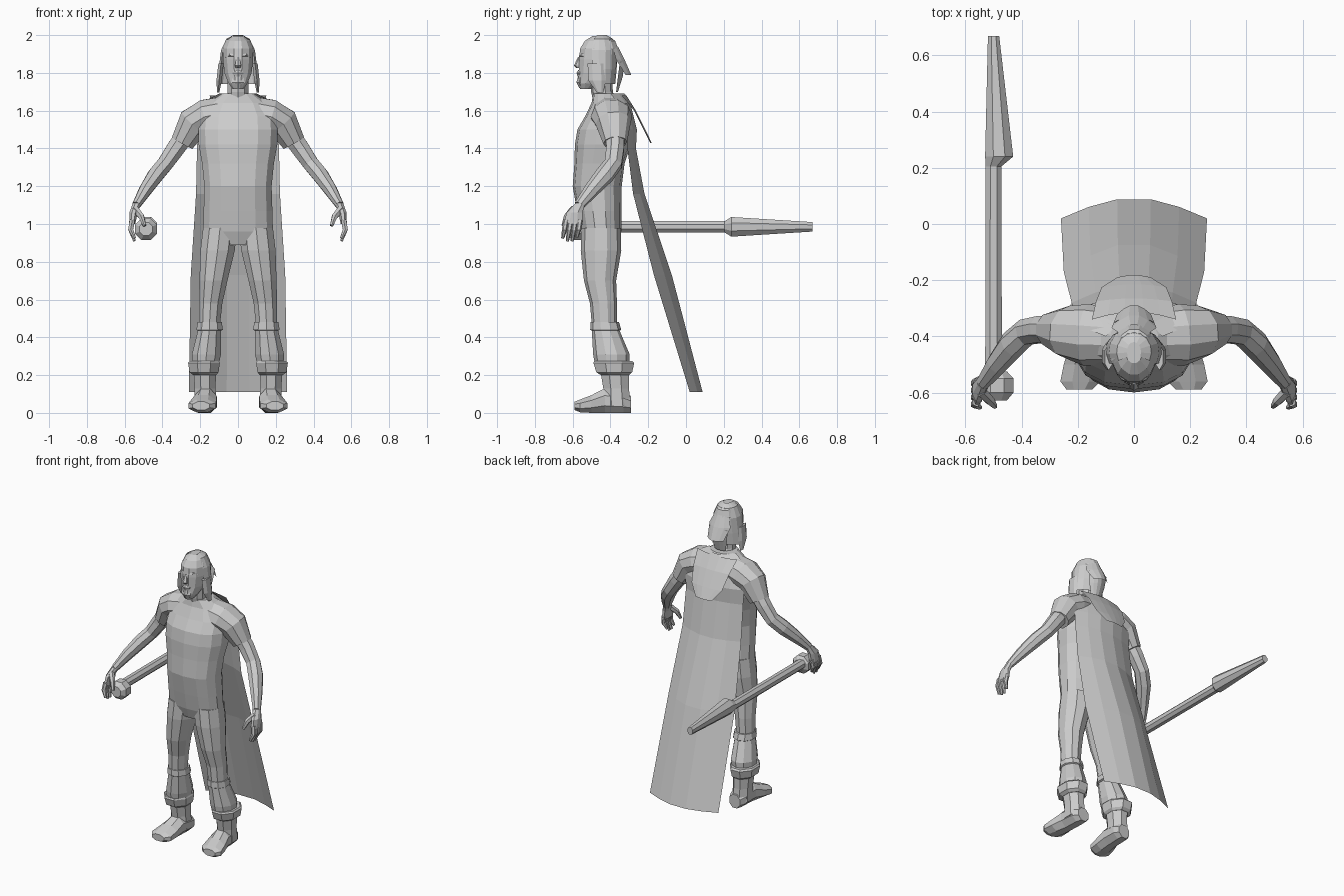
import bpy, bmesh
from math import sin, cos, pi, radians, copysign
from mathutils import Vector

X, Y, Z = Vector((1, 0, 0)), Vector((0, 1, 0)), Vector((0, 0, 1))


def finish(name, bm, mirror):
    bmesh.ops.recalc_face_normals(bm, faces=bm.faces[:])
    me = bpy.data.meshes.new(name)
    bm.to_mesh(me)
    bm.free()
    ob = bpy.data.objects.new(name, me)
    bpy.context.collection.objects.link(ob)
    if mirror:
        ob.modifiers.new("mirror", 'MIRROR').use_mirror_merge = False
    return ob


def skin(bm, rings, closed):
    for a, b in zip(rings, rings[1:]):
        n = len(a)
        for i in range(n if closed else n - 1):
            j = (i + 1) % n
            bm.faces.new((a[i], a[j], b[j], b[i]))


def tube(name, secs, n=8, axes=None, mirror=False, power=1.0):
    """Loft through (x, y, z, radius_u, radius_v); fixed axes or path-following."""
    bm = bmesh.new()
    pts = [Vector(s[:3]) for s in secs]
    rings = []
    for k, s in enumerate(secs):
        if axes:
            u, v = axes
        else:
            t = (pts[min(k + 1, len(pts) - 1)] - pts[max(k - 1, 0)]).normalized()
            u = t.cross(Y).normalized()
            v = t.cross(u)
        ring = []
        for i in range(n):
            a = 2 * pi * (i + 0.5) / n
            c, d = [copysign(abs(f) ** power, f) / cos(pi / n) ** power
                    for f in (cos(a), sin(a))]
            ring.append(bm.verts.new(pts[k] + u * c * s[3] + v * d * s[4]))
        rings.append(ring)
    skin(bm, rings, True)
    bm.faces.new(rings[0])
    bm.faces.new(rings[-1])
    return finish(name, bm, mirror)


def column(name, secs, **kw):
    return tube(name, secs, axes=(X, Y), **kw)


def sheet(name, rows, mirror=False):
    bm = bmesh.new()
    skin(bm, [[bm.verts.new(p) for p in r] for r in rows], False)
    return finish(name, bm, mirror)


def drape(name, rows):
    """Curved cloth: rows of (z, half width, y at edge, y at centre)."""
    cols = [(-1, 1), (-.62, .4), (-.23, 0), (.23, 0), (.62, .4), (1, 1)]
    return sheet(name, [[(t * w, c + (e - c) * f, z) for t, f in cols]
                        for z, w, e, c in rows])


# Torso and tunic
column("torso", [(0, y, z, rx, ry) for z, y, rx, ry in [
    (.89, -.445, .12, .085), (.96, -.45, .185, .105), (1.07, -.46, .182, .115),
    (1.2, -.47, .178, .127), (1.32, -.458, .19, .13), (1.42, -.44, .208, .145),
    (1.5, -.43, .21, .142), (1.57, -.412, .205, .12), (1.64, -.40, .16, .098),
    (1.69, -.415, .085, .075)]], n=14, power=.85)
column("neck", [(0, -.42, 1.62, .06, .06), (0, -.445, 1.7, .055, .055),
                (0, -.45, 1.8, .055, .055)], n=10)

# Sleeves, arms and hands
tube("sleeve", [(.07, -.40, 1.59, .085, .095), (.17, -.395, 1.57, .09, .105),
                (.235, -.385, 1.535, .085, .09), (.295, -.375, 1.43, .062, .06)],
     n=10, mirror=True)
tube("arm", [(.26, -.375, 1.5, .05, .05), (.33, -.375, 1.4, .048, .047),
             (.385, -.385, 1.32, .042, .046), (.435, -.43, 1.26, .042, .048),
             (.49, -.50, 1.18, .034, .038), (.538, -.565, 1.1, .022, .026)],
     mirror=True)
column("palm", [(.535, -.56, 1.11, .022, .026), (.553, -.59, 1.06, .022, .042),
                (.56, -.598, 1.0, .016, .05)], n=8, mirror=True)
for i in range(4):
    y = -.635 + .025 * i
    tip = (.925, .91, .91, .93)[i]
    tube("finger", [(.56, y, 1.02, .014, .013), (.568, y - .008, .97, .013, .012),
                    (.548, y - .018, tip, .007, .007)], n=6, mirror=True)
tube("thumb", [(.545, -.595, 1.08, .018, .018), (.512, -.63, 1.04, .015, .015),
               (.495, -.65, .99, .008, .008)], n=6, mirror=True)

# Legs, gaiters and boots
column("leg", [(.095, -.45, .98, .09, .1), (.108, -.45, .86, .091, .102),
               (.13, -.455, .7, .074, .081), (.145, -.437, .58, .062, .068),
               (.155, -.43, .4, .053, .06)], n=10, mirror=True)
column("gaiter", [(.15, -.43, .48, .064, .072), (.15, -.425, .44, .07, .078),
                  (.152, -.425, .435, .061, .07), (.167, -.395, .31, .077, .092),
                  (.17, -.393, .275, .072, .088)], n=10, mirror=True)
column("boot_cuff", [(.178, -.385, .275, .078, .1), (.18, -.382, .265, .084, .108),
                     (.18, -.38, .215, .077, .095), (.176, -.375, .2, .06, .075)],
       n=8, mirror=True)
column("boot_shaft", [(.176, -.378, .22, .06, .075), (.174, -.37, .13, .055, .068),
                      (.172, -.365, .04, .06, .072)], n=8, mirror=True)
tube("foot", [(.165, -.292, .045, .04, .045), (.168, -.33, .055, .058, .055),
              (.172, -.43, .065, .058, .065), (.182, -.5, .047, .068, .047),
              (.19, -.56, .037, .072, .034), (.195, -.59, .037, .045, .022)],
     axes=(X, Z), mirror=True)

# Head and face
column("head", [(0, y, z, rx, ry) for z, y, rx, ry in [
    (1.715, -.53, .028, .03), (1.745, -.515, .05, .058), (1.8, -.475, .072, .093),
    (1.87, -.465, .08, .102), (1.93, -.46, .08, .1), (1.97, -.455, .062, .08),
    (1.995, -.455, .03, .04)]], n=12)
column("nose", [(0, -.56, 1.885, .008, .01), (0, -.575, 1.838, .016, .016),
                (0, -.565, 1.825, .012, .012)], n=6)
column("mouth", [(0, -.55, 1.815, .022, .018), (0, -.556, 1.8, .03, .02),
                 (0, -.553, 1.78, .022, .018)], n=6)
column("beard", [(0, -.545, 1.785, .03, .022), (0, -.55, 1.75, .034, .026),
                 (0, -.545, 1.72, .018, .018)], n=6)
tube("brow", [(.014, -.558, 1.89, .008, .008), (.045, -.545, 1.895, .008, .01),
              (.065, -.52, 1.885, .005, .006)], n=5, axes=(Z, Y), mirror=True)

# Hair: cap open at the face, with loose locks behind
angles = [radians(-118 + 236 * i / 10) for i in range(11)]
sheet("hair", [[(rx * sin(a), -.455 + ry * cos(a), z) for a in angles]
               for z, rx, ry in [(2.0, .025, .035), (1.98, .062, .068),
                                 (1.92, .09, .092), (1.82, .103, .088),
                                 (1.74, .108, .08)]])
tube("side_lock", [(.09, -.475, 1.85, .014, .04), (.1, -.47, 1.76, .014, .04),
                   (.105, -.455, 1.695, .006, .015)], n=6, axes=(X, Y), mirror=True)
drape("back_hair", [(1.94, .05, -.39, -.36), (1.87, .08, -.37, -.325),
                    (1.79, .06, -.32, -.29)])
drape("nape_hair", [(1.86, .07, -.35, -.325), (1.78, .06, -.36, -.335),
                    (1.7, .04, -.37, -.36)])

# Cape and lowered hood
drape("cape", [(1.69, .1, -.40, -.325), (1.64, .2, -.36, -.295),
               (1.5, .222, -.31, -.26), (1.4, .217, -.31, -.265),
               (1.16, .222, -.28, -.22), (.73, .25, -.17, -.075),
               (.11, .26, .02, .088)])
drape("hood", [(1.68, .15, -.34, -.315), (1.6, .135, -.275, -.265),
               (1.5, .115, -.225, -.215), (1.43, .06, -.19, -.182)])

# Weapon held in the right hand, pointing backwards
tube("weapon_shaft", [(-.5, -.6, .985, .03, .03), (-.5, .205, .985, .028, .03),
                      (-.48, .24, .985, .05, .052), (-.5, .67, .985, .02, .025)],
     axes=(X, Z))
tube("pommel", [(-.487, y, .973, r, r) for y, r in
                [(-.628, .035), (-.6, .058), (-.55, .058), (-.525, .035)]],
     axes=(X, Z))
